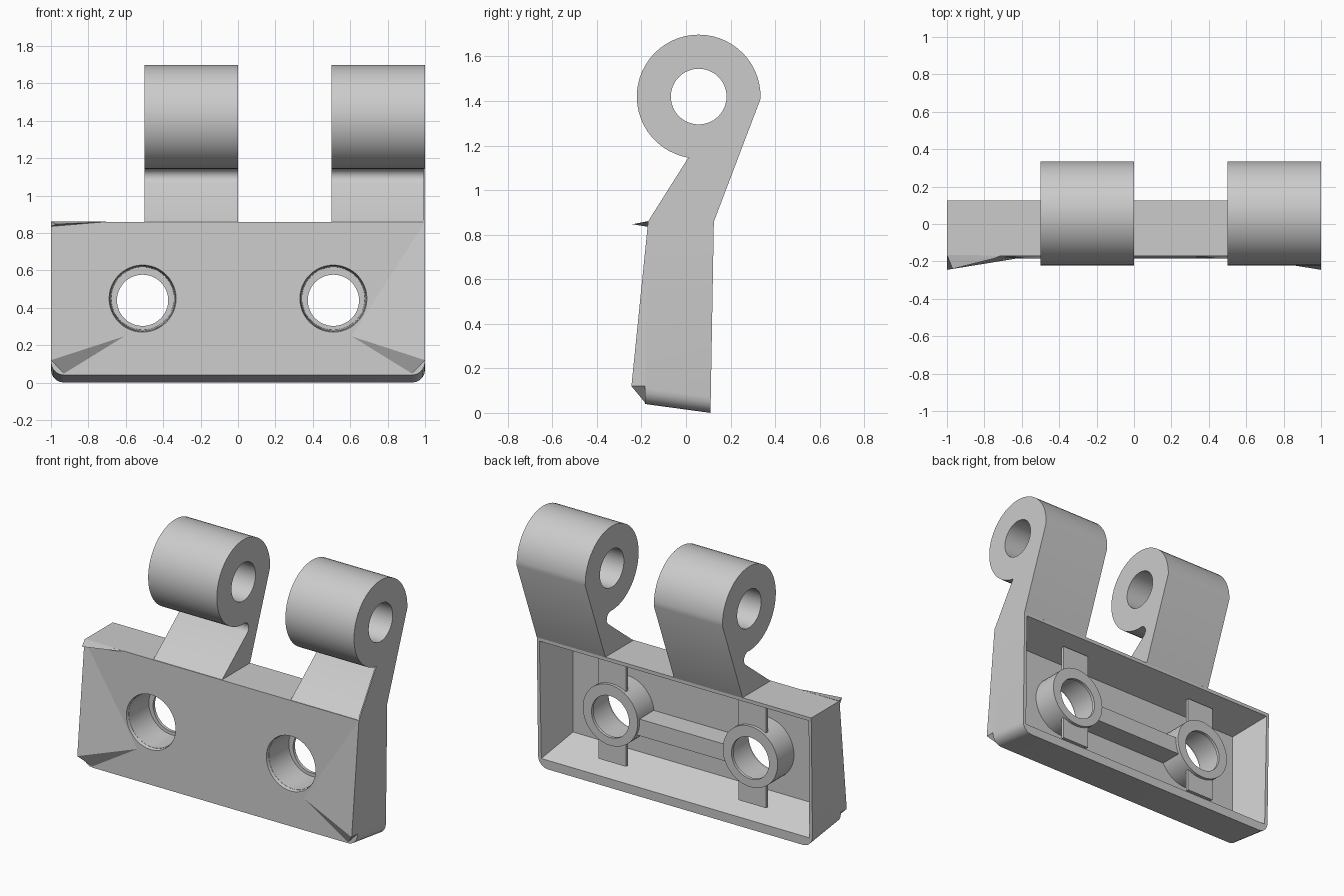
import bpy, bmesh, math
from mathutils import Vector, Matrix

old = bpy.data.objects.get("Cube")
if old:
    bpy.data.objects.remove(old, do_unlink=True)

GREY = (0.6, 0.6, 0.6, 1)
metal = bpy.data.materials.new("plain grey")
metal.use_nodes = True
metal.diffuse_color = GREY
metal.node_tree.nodes["Principled BSDF"].inputs["Base Color"].default_value = GREY


def finish(name, bm):
    bmesh.ops.recalc_face_normals(bm, faces=bm.faces)
    mesh = bpy.data.meshes.new(name)
    bm.to_mesh(mesh)
    bm.free()
    mesh.materials.append(metal)
    obj = bpy.data.objects.new(name, mesh)
    bpy.context.collection.objects.link(obj)
    return obj


def prism(name, profile, x0, x1, bevel=None):
    """Extrude a (y, z) outline along x."""
    bm = bmesh.new()
    face = bm.faces.new([bm.verts.new((x0, y, z)) for y, z in profile])
    ext = bmesh.ops.extrude_face_region(bm, geom=[face])
    moved = [v for v in ext["geom"] if isinstance(v, bmesh.types.BMVert)]
    bmesh.ops.translate(bm, verts=moved, vec=(x1 - x0, 0, 0))
    if bevel:
        edges = [e for e in bm.edges if all(v.co.z < 0.1 for v in e.verts)
                 and abs(e.verts[0].co.x - e.verts[1].co.x) < 0.01]
        bmesh.ops.bevel(bm, geom=edges, offset=bevel, segments=5,
                        profile=0.5, affect='EDGES')
    return finish(name, bm)


def hull(name, points):
    bm = bmesh.new()
    for p in points:
        bm.verts.new(p)
    bmesh.ops.convex_hull(bm, input=bm.verts)
    return finish(name, bm)


def box(name, xs, ys, zs):
    return hull(name, [(x, y, z) for x in xs for y in ys for z in zs])


def cylinder(name, axis, centre, radius, length, end_radius=None):
    bm = bmesh.new()
    turn = Vector((0, 0, 1)).rotation_difference(Vector(axis)).to_matrix().to_4x4()
    bmesh.ops.create_cone(bm, cap_ends=True, segments=48, radius1=radius,
                          radius2=end_radius or radius, depth=length,
                          matrix=Matrix.Translation(centre) @ turn)
    return finish(name, bm)


def combine(obj, tool, operation):
    mod = obj.modifiers.new("cut", 'BOOLEAN')
    mod.operation, mod.solver, mod.object = operation, 'EXACT', tool
    bpy.context.view_layer.objects.active = obj
    bpy.ops.object.modifier_apply(modifier=mod.name)
    bpy.data.objects.remove(tool, do_unlink=True)


def smooth(obj):
    bpy.ops.object.select_all(action='DESELECT')
    obj.select_set(True)
    bpy.context.view_layer.objects.active = obj
    bpy.ops.object.shade_smooth_by_angle(angle=math.radians(40))


# Mounting plate with rounded lower corners
plate = prism("mounting_plate",
              [(-0.185, 0.04), (0.11, 0.0), (0.125, 0.86), (-0.17, 0.86)],
              -1, 1, bevel=0.07)

# Drafted pocket in the back, open almost to the edges
pocket = hull("pocket_cutter",
              [(x, 0.15, z) for x in (-0.99, 0.99) for z in (0.04, 0.845)] +
              [(x, -0.11, z) for x in (-0.9, 0.9) for z in (0.17, 0.76)])
combine(plate, pocket, 'DIFFERENCE')

# Rib between the screw bosses
combine(plate, box("rib", (-0.5, 0.5), (-0.15, 0.04), (0.36, 0.47)), 'UNION')

# Screw bosses with thin flaps at the back, tapered bores from the front
for side in (-1, 1):
    x = side * 0.51
    combine(plate, box("flap", (x - 0.1, x + 0.1), (0.02, 0.04), (0.13, 0.79)), 'UNION')
    combine(plate, cylinder("boss", (0, 1, 0), (x, -0.05, 0.45), 0.2, 0.22), 'UNION')
    combine(plate, cylinder("rim", (0, 1, 0), (x, -0.19, 0.45), 0.19, 0.06, 0.175),
            'DIFFERENCE')
    combine(plate, cylinder("bore", (0, 1, 0), (x, -0.08, 0.45), 0.175, 0.24, 0.168),
            'DIFFERENCE')
    combine(plate, cylinder("hole", (0, 1, 0), (x, 0, 0.44), 0.137, 0.6), 'DIFFERENCE')
smooth(plate)

# Raised ridges at the lower front corners
for label, side in (("left", 1), ("right", -1)):
    hull(label + "_corner_ridge",
         [(side * x, y, z) for x, y, z in (
             (1, -0.245, 0.12), (0.93, -0.183, 0.045), (0.6, -0.18, 0.25),
             (1, -0.17, 0.86), (1, -0.13, 0.12))])

# Thin burr at the upper right corner
hull("corner_burr", [(-1, -0.165, 0.862), (-0.97, -0.24, 0.847),
                     (-0.7, -0.165, 0.86), (-0.75, -0.185, 0.857),
                     (-1, -0.17, 0.835)])

# Hinge knuckles on slanted necks, with a rounded notch under each barrel
CY, CZ, R = 0.057, 1.42, 0.278
arc = [math.radians(-2 + 276 * i / 42) for i in range(43)]
outline = [(-0.168, 0.858), (0.125, 0.858)]
outline += [(CY + R * math.cos(a), CZ + R * math.sin(a)) for a in arc]
outline += [(0.097, 1.133), (0.11, 1.113), (0.111, 1.09), (0.1, 1.07)]
for label, x0 in (("left", 0.5), ("right", -0.5)):
    knuckle = prism(label + "_knuckle", outline, x0, x0 + 0.5)
    pin = cylinder("pin_cutter", (1, 0, 0), (x0 + 0.25, CY, CZ), 0.125, 0.7)
    combine(knuckle, pin, 'DIFFERENCE')
    smooth(knuckle)

# Thin web closing the notch on the outer left end
prism("notch_web", [(-0.17, 0.86), (0.125, 0.86), (0.14, 1.16), (0.01, 1.145)],
      0.992, 1)
